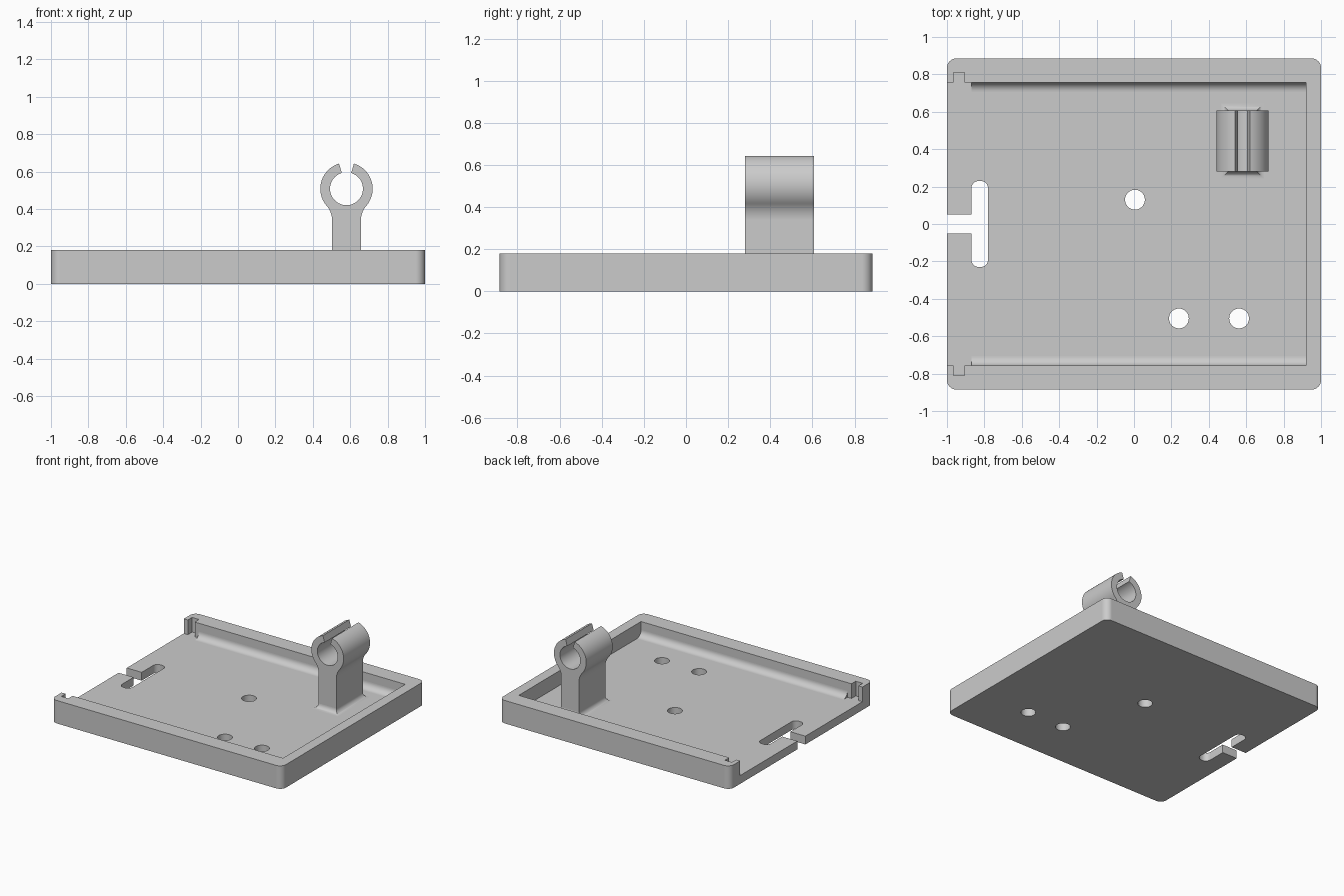
import bpy, bmesh
from math import sin, cos, pi, radians, atan2, sqrt

cube = bpy.data.objects.get("Cube")
if cube:
    bpy.data.objects.remove(cube, do_unlink=True)

grey = bpy.data.materials.new("plain grey")
grey.use_nodes = True
grey.diffuse_color = (0.6, 0.6, 0.6, 1)
grey.node_tree.nodes["Principled BSDF"].inputs["Base Color"].default_value = (0.6, 0.6, 0.6, 1)

FLOOR, TOP = 0.065, 0.18      # floor thickness and rim height
IN_Y, IN_X = 0.757, 0.92      # inner faces of the walls


def arc(cx, cy, r, a, b, n=12):
    return [(cx + r * cos(a + (b - a) * i / n), cy + r * sin(a + (b - a) * i / n))
            for i in range(n + 1)]


def rounded_rect(x0, x1, y0, y1, r):
    corners = [(x1 - r, y1 - r), (x0 + r, y1 - r), (x0 + r, y0 + r), (x1 - r, y0 + r)]
    return [p for i, (cx, cy) in enumerate(corners)
            for p in arc(cx, cy, r, i * pi / 2, (i + 1) * pi / 2, 8)]


def loft(name, rings):
    """Skin a stack of equal-length 3D rings and cap both ends."""
    bm = bmesh.new()
    loops = [[bm.verts.new(p) for p in ring] for ring in rings]
    n = len(loops[0])
    for a, b in zip(loops, loops[1:]):
        for i in range(n):
            j = (i + 1) % n
            bm.faces.new((a[i], a[j], b[j], b[i]))
    bm.faces.new(loops[0])
    bm.faces.new(loops[-1])
    bmesh.ops.recalc_face_normals(bm, faces=bm.faces)
    mesh = bpy.data.meshes.new(name)
    bm.to_mesh(mesh)
    bm.free()
    mesh.materials.append(grey)
    obj = bpy.data.objects.new(name, mesh)
    bpy.context.collection.objects.link(obj)
    return obj


def prism(name, pts, axis, lo, hi):
    place = {"x": lambda a, b, t: (t, a, b),
             "y": lambda a, b, t: (a, t, b),
             "z": lambda a, b, t: (a, b, t)}[axis]
    return loft(name, [[place(a, b, t) for a, b in pts] for t in (lo, hi)])


def activate(obj):
    bpy.ops.object.select_all(action="DESELECT")
    obj.select_set(True)
    bpy.context.view_layer.objects.active = obj


def cut(obj, cutter):
    cutter.hide_render = True
    mod = obj.modifiers.new("cut", "BOOLEAN")
    mod.operation, mod.solver, mod.object = "DIFFERENCE", "EXACT", cutter
    activate(obj)
    bpy.ops.object.modifier_apply(modifier=mod.name)
    bpy.data.objects.remove(cutter, do_unlink=True)


def finish(obj):
    activate(obj)
    bpy.ops.object.shade_smooth_by_angle(angle=radians(30))
    mod = obj.modifiers.new("flat face normals", "WEIGHTED_NORMAL")
    mod.keep_sharp = True


# Tray: rounded slab, hollowed from above and open at one end
tray = prism("tray", rounded_rect(-1, 1, -0.885, 0.885, 0.05), "z", 0, TOP)
side = [(IN_X, IN_Y), (-0.905, IN_Y), (-0.905, 0.81), (-0.965, 0.81),
        (-0.965, IN_Y), (-1.1, IN_Y)]
cavity = side + [(x, -y) for x, y in reversed(side)]
cut(tray, prism("cavity_cutter", cavity, "z", FLOOR, TOP + 0.1))

# T-shaped slot at the open end
cut(tray, prism("slot_cutter", rounded_rect(-0.87, -0.78, -0.23, 0.23, 0.04), "z", -0.1, 0.12))
leg = [(-1.1, -0.05), (-0.83, -0.05), (-0.83, 0.05), (-1.1, 0.05)]
cut(tray, prism("slot_leg_cutter", leg, "z", -0.1, 0.12))

# Screw holes
for x, y in [(0.005, 0.13), (0.24, -0.505), (0.562, -0.505)]:
    cut(tray, prism("hole_cutter", arc(x, y, 0.053, 0, 2 * pi, 40)[:-1], "z", -0.1, 0.12))
finish(tray)

# Concave fillets where the long walls meet the floor
R = 0.05
for s, name in [(1, "back_wall_fillet"), (-1, "front_wall_fillet")]:
    pts = arc(IN_Y - R, FLOOR + R, R, -pi / 2, 0)
    pts += [(IN_Y + 0.01, FLOOR + R), (IN_Y + 0.01, FLOOR - 0.01), (IN_Y - R, FLOOR - 0.01)]
    finish(prism(name, [(s * y, z) for y, z in pts], "x", -0.87, IN_X + 0.01))

# Clip: split ring blended into an upright stem
CX, CZ, Y0, Y1 = 0.58, 0.508, 0.28, 0.607
OUT, BORE, HALF, BLEND = 0.14, 0.088, 0.077, 0.12
gap = radians(16.5)
drop = sqrt((OUT + BLEND) ** 2 - (HALF + BLEND) ** 2)
touch = atan2(-drop, HALF + BLEND)
half = arc(0, 0, OUT, pi / 2 - gap, touch, 28)
half += arc(HALF + BLEND, -drop, BLEND, touch + pi, pi, 10)[1:]
half.append((HALF, FLOOR - 0.01 - CZ))
outline = half + [(-x, z) for x, z in reversed(half)]
outline += arc(0, 0, BORE, pi / 2 + gap, 2.5 * pi - gap, 48)
finish(prism("clip", [(CX + x, CZ + z) for x, z in outline], "y", Y0, Y1))

# Mitred concave flare around the foot of the stem
F = 0.037
rings = []
for i in range(9):
    t = i / 8 * pi / 2
    o, z = F * (1 - sin(t)), FLOOR + F * (1 - cos(t))
    xa, xb, ya, yb = CX - HALF - o, CX + HALF + o, Y0 - o, Y1 + o
    rings.append([(xa, ya, z), (xb, ya, z), (xb, yb, z), (xa, yb, z)])
finish(loft("clip_foot", rings))
